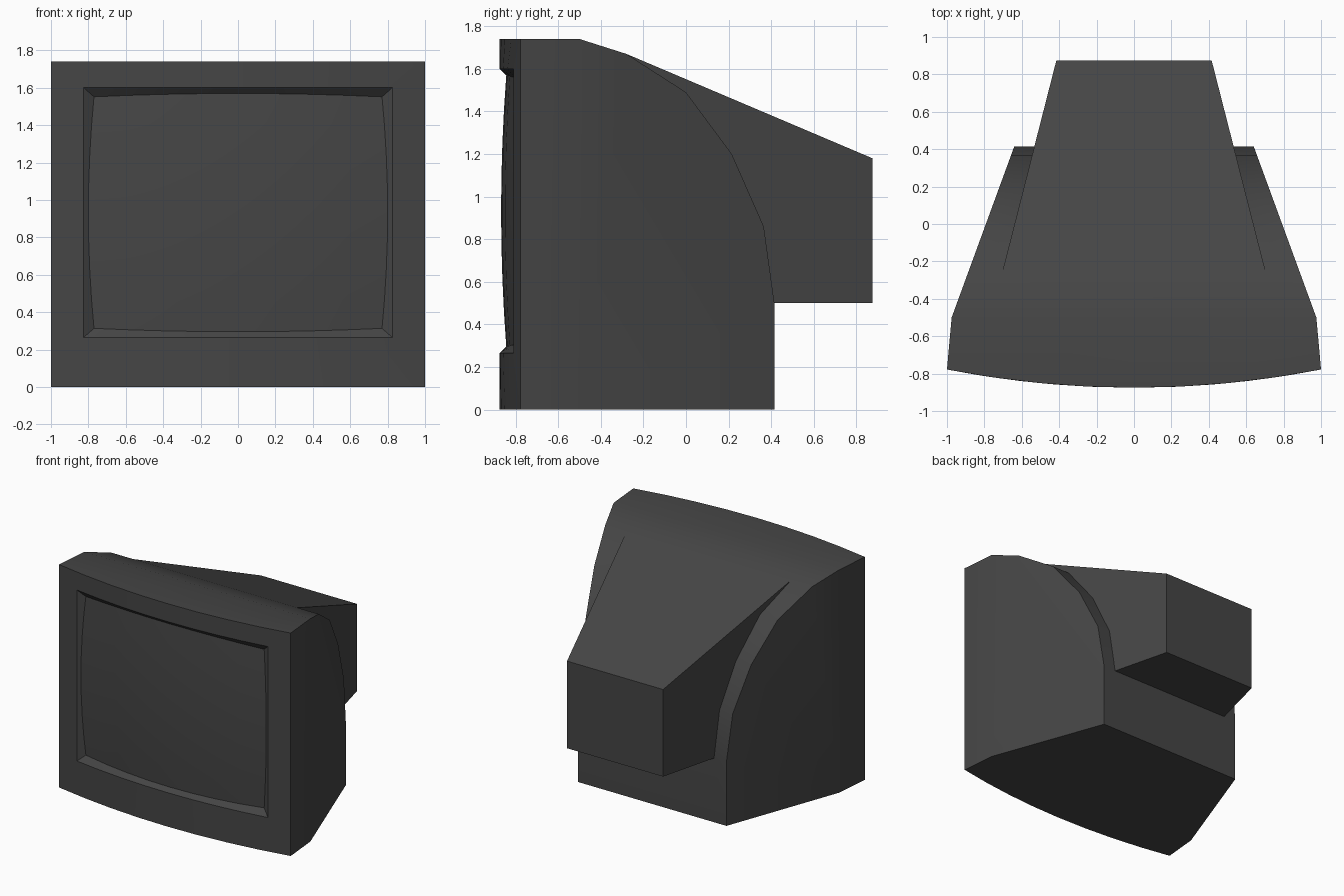
import bpy, bmesh, math

if "Cube" in bpy.data.objects:
    bpy.data.objects.remove(bpy.data.objects["Cube"])

N = 8                                   # segments along each edge of the front
TOP = 1.74
# side profile of the main shell as (y, z), from the flat top down to the foot
PROFILE = [(-0.5, TOP), (-0.28, 1.67), (0.0, 1.49), (0.215, 1.2),
           (0.365, 0.86), (0.415, 0.5), (0.415, 0.0)]
BACK_Y, BACK_LOW, BACK_HIGH = 0.875, 0.5, 1.18   # end of the rear tube housing

mat = bpy.data.materials.new("charcoal plastic")
mat.diffuse_color = (0.06, 0.06, 0.06, 1)
mat.use_nodes = True
mat.node_tree.nodes["Principled BSDF"].inputs["Base Color"].default_value = mat.diffuse_color


def front_y(x):                         # bowed front panel
    return -0.875 + 0.097 * x * x


def shell_w(y):                         # half width of the main shell
    return 0.975 - (y + 0.5) * 0.335 / 0.915


def housing_w(y):                       # half width of the rear housing
    return 0.415 + (BACK_Y - y) * 0.2556


def outer_pt(s, t):
    return (s, front_y(s), TOP / 2 * (1 + t))


def opening_pt(s, t):
    x = 0.825 * s
    return (x, front_y(x), 0.9325 + 0.6675 * t)


def screen_pt(s, t):                    # bulged glass with bowed edges
    x = s * (0.80 - 0.03 * t * t)
    z = 0.9325 + t * (0.637 - 0.018 * s * s)
    return (x, -0.868 + 0.115 * x * x + 0.06 * (z - 0.9325) ** 2, z)


def square_loop():                      # parameters round a square, 4N points
    r = [-1 + 2 * i / N for i in range(N)]
    return ([(a, -1) for a in r] + [(1, a) for a in r] +
            [(-a, 1) for a in r] + [(-1, -a) for a in r])


def finish(bm, name):
    me = bpy.data.meshes.new(name)
    bm.to_mesh(me)
    bm.free()
    me.materials.append(mat)
    ob = bpy.data.objects.new(name, me)
    bpy.context.collection.objects.link(ob)
    bpy.ops.object.select_all(action='DESELECT')
    ob.select_set(True)
    bpy.context.view_layer.objects.active = ob
    bpy.ops.object.shade_smooth_by_angle(angle=math.radians(25))


# ---- casing: bezel, recess, main shell and rear housing
bm = bmesh.new()
loop = square_loop()
rings = [[bm.verts.new(f(s, t)) for s, t in loop]
         for f in (outer_pt, opening_pt, screen_pt)]
for a, b in zip(rings, rings[1:]):
    for i in range(4 * N):
        j = (i + 1) % (4 * N)
        bm.faces.new((a[i], a[j], b[j], b[i]))

outer = rings[0]
bottom_edge = outer[0:N + 1]            # left to right
right_edge = outer[N:2 * N + 1]         # bottom to top
top_edge = outer[2 * N:3 * N + 1]       # right to left
left_edge = outer[3 * N:] + outer[:1]   # top to bottom

# shell outline and housing seam points along the profile, per side
shell, seam, tail = {}, {}, {}
for side in (-1, 1):
    shell[side] = [bm.verts.new((side * shell_w(y), y, z)) for y, z in PROFILE]
    seam[side] = [bm.verts.new((side * housing_w(y), y, z)) for y, z in PROFILE[1:6]]
    tail[side] = [bm.verts.new((side * housing_w(BACK_Y), BACK_Y, z))
                  for z in (BACK_LOW, BACK_HIGH)]
front_low = {s: bm.verts.new((s * 0.975, -0.5, 0)) for s in (-1, 1)}
L, R = shell[-1], shell[1]

bm.faces.new(top_edge + [L[0], R[0]])                                # flat top
bm.faces.new([L[0], R[0], R[1], seam[1][0], seam[-1][0], L[1]])      # first slope
bm.faces.new([L[5], seam[-1][4], seam[1][4], R[5], R[6], L[6]])      # rear wall
bm.faces.new(bottom_edge + [front_low[1], R[6], L[6], front_low[-1]])  # base
for side, edge in ((1, right_edge), (-1, left_edge[::-1])):
    S, H, T = shell[side], seam[side], tail[side]
    bm.faces.new(edge + [S[0], front_low[side]])                     # front cheek
    bm.faces.new(S + [front_low[side]])                              # tapered side
    for k in range(4):                                               # curved shoulder
        bm.faces.new((S[k + 1], S[k + 2], H[k + 1], H[k]))
    bm.faces.new(H + T)                                              # housing side
A, B = seam[-1], seam[1]
(a0, a1), (b0, b1) = tail[-1], tail[1]
bm.faces.new((A[0], B[0], b1, a1))      # housing top
bm.faces.new((a0, b0, b1, a1))          # housing back
bm.faces.new((A[4], B[4], b0, a0))      # housing underside
bmesh.ops.recalc_face_normals(bm, faces=bm.faces)
finish(bm, "casing")

# ---- screen glass
bm = bmesh.new()
par = [-1 + 2 * i / N for i in range(N + 1)]
grid = [[bm.verts.new(screen_pt(s, t)) for t in par] for s in par]
for i in range(N):
    for j in range(N):
        bm.faces.new((grid[i][j], grid[i + 1][j], grid[i + 1][j + 1], grid[i][j + 1]))
finish(bm, "screen")
